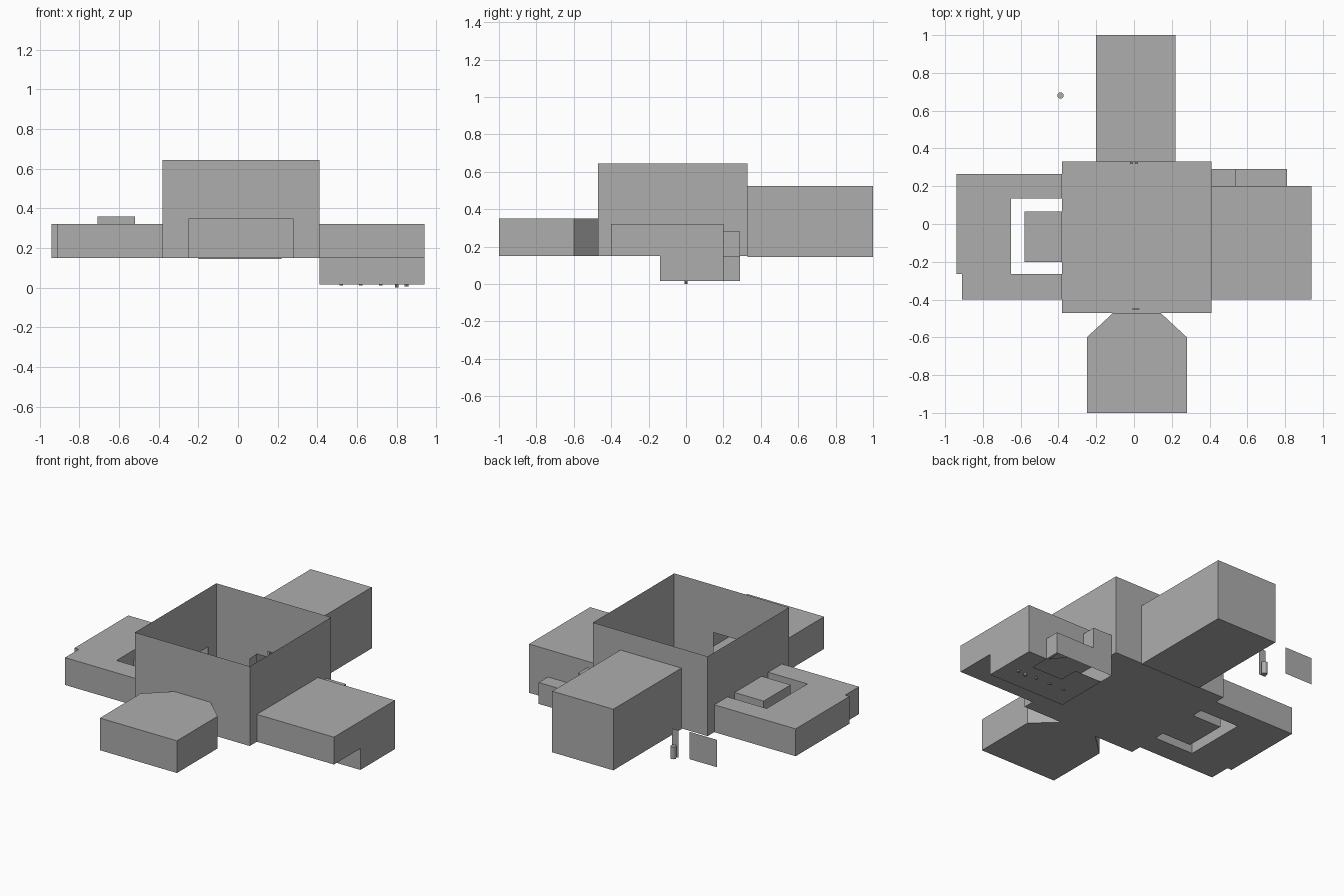
import bpy, bmesh, math
from mathutils import Vector

if "Cube" in bpy.data.objects:
    bpy.data.objects.remove(bpy.data.objects["Cube"])

grey = bpy.data.materials.new("plain grey")
grey.diffuse_color = (0.42, 0.42, 0.42, 1)
grey.use_nodes = True
grey.node_tree.nodes["Principled BSDF"].inputs["Base Color"].default_value = grey.diffuse_color


def make(name, polys):
    """Mesh object from a list of polygons, welded at shared corners."""
    bm = bmesh.new()
    for p in polys:
        bm.faces.new([bm.verts.new(c) for c in p])
    bmesh.ops.remove_doubles(bm, verts=bm.verts, dist=1e-4)
    bmesh.ops.recalc_face_normals(bm, faces=bm.faces)
    me = bpy.data.meshes.new(name)
    bm.to_mesh(me)
    bm.free()
    me.materials.append(grey)
    ob = bpy.data.objects.new(name, me)
    bpy.context.collection.objects.link(ob)
    return ob


def prism(name, outline, z0, z1, top=True, bottom=True, skip=()):
    """Room shell from a floor outline; skip lists the open sides."""
    polys = []
    n = len(outline)
    for i, (a, b) in enumerate(zip(outline, outline[1:] + outline[:1])):
        if i not in skip:
            polys.append([(*a, z0), (*b, z0), (*b, z1), (*a, z1)])
    if top:
        polys.append([(*p, z1) for p in outline])
    if bottom:
        polys.append([(*p, z0) for p in reversed(outline)])
    return make(name, polys)


def rect(x0, x1, y0, y1):
    # sides: 0 front, 1 right, 2 back, 3 left
    return [(x0, y0), (x1, y0), (x1, y1), (x0, y1)]


def wall(name, axis, at, lo, hi, z0, z1, doors=()):
    """Upright wall in one plane, with door openings (start, end, top)."""
    def pt(u, z):
        return (u, at, z) if axis == "x" else (at, u, z)

    def quad(a, b, c, d):
        return [pt(a, c), pt(b, c), pt(b, d), pt(a, d)]
    polys, u = [], lo
    for a, b, t in doors:
        polys += [quad(u, a, z0, z1), quad(a, b, t, z1)]
        u = b
    polys.append(quad(u, hi, z0, z1))
    return make(name, polys)


# central hall: open top, four walls with doorways
X0, X1, Y0, Y1, F, T = -0.38, 0.41, -0.47, 0.33, 0.15, 0.645
make("hall_floor", [[(*p, F) for p in rect(X0, X1, Y0, Y1)]])
wall("hall_front_wall", "x", Y0, X0, X1, F, T, [(-0.11, 0.14, 0.35)])
wall("hall_back_wall", "x", Y1, X0, X1, F, T, [(-0.10, 0.125, 0.28)])
wall("hall_left_wall", "y", X0, Y0, Y1, F, T, [(0.15, 0.25, 0.28)])
wall("hall_right_wall", "y", X1, Y0, Y1, F, T, [(0.20, 0.29, 0.28)])

# open door leaves at the back doorway, small fittings on the walls
for side, x in (("left", -0.10), ("right", 0.125)):
    wall("door_leaf_" + side, "y", x, 0.255, Y1, F, 0.28)
for i, x in enumerate((-0.02, 0.005)):
    prism(f"door_fitting_{i}", rect(x, x + 0.015, 0.318, 0.328), 0.30, 0.32)
prism("front_fitting", rect(-0.01, 0.03, -0.453, -0.447), 0.2, 0.25)

# back room and front room with cut corners
prism("back_room", rect(-0.20, 0.22, Y1, 1.0), 0.145, 0.525, skip=(0,))
prism("front_room", [(-0.25, -1), (0.28, -1), (0.28, -0.6), (0.14, Y0),
                     (-0.11, Y0), (-0.25, -0.6)], F, 0.35, skip=(3,))

# left wing: corridor bent round a small inner room
prism("left_corridor", [(X0, 0.265), (-0.94, 0.265), (-0.94, -0.265),
                        (-0.91, -0.265), (-0.91, -0.4), (X0, -0.4),
                        (X0, -0.265), (-0.65, -0.265), (-0.65, 0.135),
                        (X0, 0.135)], F, 0.32, skip=(5, 9))
prism("left_inner_room", rect(-0.58, X0, -0.20, 0.065), F, 0.32, skip=(1,))

# right wing and the cellar below it
prism("right_room", rect(X1, 0.94, -0.40, 0.20), F, 0.32, skip=(3,))
L = 0.017
prism("cellar_walls", rect(X1, 0.94, -0.14, 0.20), L, F,
      top=False, bottom=False, skip=(2,))
make("cellar_floor", [[(*p, L) for p in (
    (X1, -0.14), (0.94, -0.14), (0.94, 0.20), (0.81, 0.20), (0.81, 0.08),
    (0.60, 0.08), (0.60, 0.20), (X1, 0.20))]])
wall("cellar_back_wall", "x", 0.20, 0.81, 0.94, L, F)

# stairwell beside the right wing, with a sloping stair inside
A, B = 0.20, 0.29
profile = [(X1, L), (0.81, L), (0.81, F), (0.54, F), (0.54, 0.28), (X1, 0.28)]
shell = [[(x, B, z) for x, z in profile]]
for (xa, za), (xb, zb) in zip(profile[1:], profile[2:]):
    shell.append([(xa, A, za), (xb, A, zb), (xb, B, zb), (xa, B, za)])
shell.append([(X1, A, L), (X1, B, L), (X1, B, F), (X1, A, F)])
make("stairwell", shell)
make("stair_slope", [[(0.54, A, 0.14), (0.80, A, L), (0.80, B, L), (0.54, B, 0.14)],
                     [(X1, A, 0.14), (0.54, A, 0.14), (0.54, B, 0.14), (X1, B, 0.14)]])

# small studs under the cellar floor
for i, (x, z) in enumerate(((0.52, 0.01), (0.62, 0.01), (0.72, 0.01),
                            (0.80, 0.0), (0.85, 0.006))):
    ring = [(x + 0.009 * math.cos(k * math.pi / 4), 0.009 * math.sin(k * math.pi / 4))
            for k in range(8)]
    prism(f"floor_stud_{i}", ring, z, L + 0.004)

# loose panel, and a narrow plate with a hanging capsule, left of the back room
wall("loose_panel", "x", 0.71, -0.71, -0.52, 0.19, 0.36)
wall("narrow_plate", "x", 0.66, -0.412, -0.365, F, 0.32)
cap = [(-0.389 + 0.017 * math.cos(k * math.pi / 6), 0.68 + 0.017 * math.sin(k * math.pi / 6))
       for k in range(12)]
prism("hanging_capsule", cap, 0.15, 0.225)
